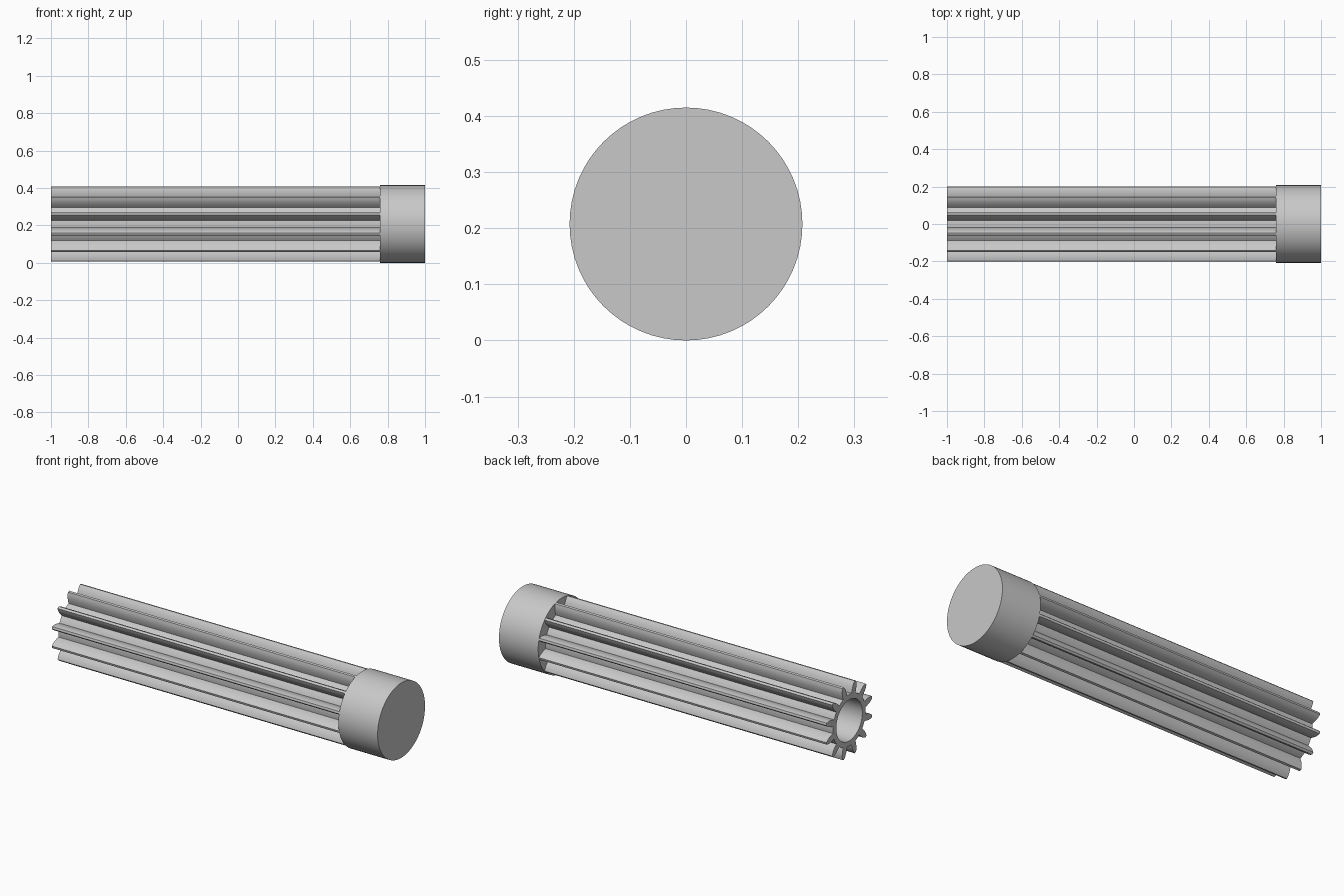
import bpy
import bmesh
from math import sin, cos, radians

cube = bpy.data.objects.get("Cube")
if cube:
    bpy.data.objects.remove(cube, do_unlink=True)

R = 0.2075            # cap radius, also the height of the axis
BORE = 0.114
TEETH = 12
STEP = 360 / TEETH

grey = bpy.data.materials.new("light_grey")
grey.use_nodes = True
colour = (0.58, 0.58, 0.58, 1)
grey.diffuse_color = colour
grey.node_tree.nodes["Principled BSDF"].inputs["Base Color"].default_value = colour


def point(x, r, angle):
    a = radians(angle)
    return (x, r * cos(a), R + r * sin(a))


def finish(bm, name):
    bmesh.ops.recalc_face_normals(bm, faces=bm.faces)
    mesh = bpy.data.meshes.new(name)
    bm.to_mesh(mesh)
    bm.free()
    mesh.materials.append(grey)
    obj = bpy.data.objects.new(name, mesh)
    bpy.context.collection.objects.link(obj)
    bpy.ops.object.select_all(action="DESELECT")
    obj.select_set(True)
    bpy.context.view_layer.objects.active = obj
    bpy.ops.object.shade_smooth_by_angle(angle=radians(28))
    return obj


# Toothed hollow shaft: curved flank as (radius, half angle of the tooth)
flank = [(0.143, 7), (0.155, 6.7), (0.169, 6), (0.182, 5), (0.194, 3.6), (0.206, 1.7)]
tooth = [(r, -a) for r, a in flank] + [(r, a) for r, a in reversed(flank)]
tooth += [(0.143, 11), (0.143, 15), (0.143, 19)]
outline = [(r, a + STEP * (i + 0.5)) for i in range(TEETH) for r, a in tooth]

bm = bmesh.new()
loops = []
for x, inner in ((-1, False), (0.77, False), (0.77, True), (-1, True)):
    loops.append([bm.verts.new(point(x, BORE if inner else r, a)) for r, a in outline])
n = len(outline)
for k in range(4):
    a, b = loops[k], loops[(k + 1) % 4]
    for i in range(n):
        j = (i + 1) % n
        bm.faces.new((a[i], a[j], b[j], b[i]))
finish(bm, "toothed_shaft")

# Solid round end cap
SIDES = 64
bm = bmesh.new()
back, front = [[bm.verts.new(point(x, R, 360 * i / SIDES)) for i in range(SIDES)]
               for x in (0.76, 1)]
bm.faces.new(back)
bm.faces.new(front)
for i in range(SIDES):
    j = (i + 1) % SIDES
    bm.faces.new((back[i], back[j], front[j], front[i]))
finish(bm, "end_cap")
